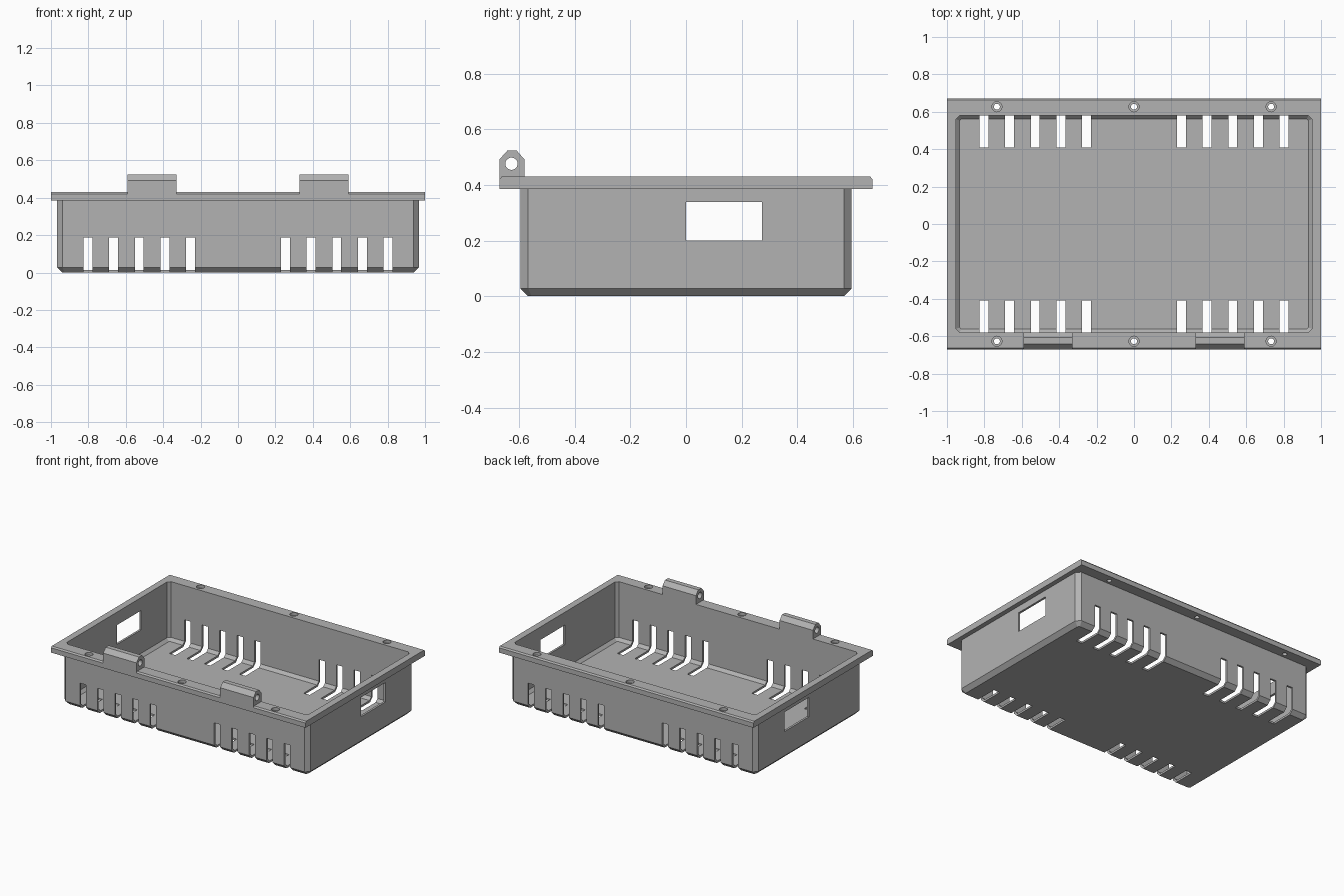
import bpy, bmesh, math
from mathutils import Matrix

if "Cube" in bpy.data.objects:
    bpy.data.objects.remove(bpy.data.objects["Cube"])

grey = bpy.data.materials.new("mid grey")
grey.diffuse_color = (0.45, 0.45, 0.45, 1)
grey.use_nodes = True
grey.node_tree.nodes["Principled BSDF"].inputs["Base Color"].default_value = grey.diffuse_color


def add_object(name, bm):
    bmesh.ops.recalc_face_normals(bm, faces=bm.faces)
    mesh = bpy.data.meshes.new(name)
    bm.to_mesh(mesh)
    bm.free()
    mesh.materials.append(grey)
    obj = bpy.data.objects.new(name, mesh)
    bpy.context.collection.objects.link(obj)
    return obj


def box(bm, x0, x1, y0, y1, z0, z1):
    m = Matrix.Translation(((x0 + x1) / 2, (y0 + y1) / 2, (z0 + z1) / 2))
    bmesh.ops.create_cube(bm, size=1, matrix=m @ Matrix.Diagonal((x1 - x0, y1 - y0, z1 - z0, 1)))


def cylinder(bm, centre, radius, depth, along_x=False):
    m = Matrix.Translation(centre)
    if along_x:
        m = m @ Matrix.Rotation(math.pi / 2, 4, 'Y')
    bmesh.ops.create_cone(bm, cap_ends=True, segments=32, radius1=radius, radius2=radius,
                          depth=depth, matrix=m)


def cut(obj, bm):
    cutter = add_object(obj.name + "_cutter", bm)
    cutter.hide_render = True
    cutter.hide_set(True)
    mod = obj.modifiers.new("cut", 'BOOLEAN')
    mod.operation, mod.solver, mod.object = 'DIFFERENCE', 'EXACT', cutter
    bpy.context.view_layer.objects.active = obj
    obj.select_set(True)
    bpy.ops.object.modifier_apply(modifier=mod.name)
    bpy.data.objects.remove(cutter)
    bpy.ops.object.shade_smooth_by_angle(angle=math.radians(25))
    obj.select_set(False)


def ring(bm, hx, hy, z, c):
    # rectangle with corners chamfered by c
    pts = [(hx, hy - c), (hx - c, hy), (c - hx, hy), (-hx, hy - c),
           (-hx, c - hy), (c - hx, -hy), (hx - c, -hy), (hx, c - hy)]
    return [bm.verts.new((x, y, z)) for x, y in pts]


# Tray shell: outside, flange and inside as one run of rings (half x, half y, z, corner)
sections = [(0.939, 0.567, 0, 0.012), (0.967, 0.595, 0.028, 0.028), (0.967, 0.595, 0.386, 0.028),
            (1, 0.67, 0.386, 0), (1, 0.67, 0.42, 0), (1, 0.662, 0.43, 0),
            (0.952, 0.581, 0.43, 0.02), (0.952, 0.581, 0.034, 0.02), (0.932, 0.561, 0.014, 0.008)]
bm = bmesh.new()
rings = [ring(bm, *s) for s in sections]
for a, b in zip(rings, rings[1:]):
    for i in range(8):
        j = (i + 1) % 8
        bm.faces.new((a[i], a[j], b[j], b[i]))
bm.faces.new(rings[0])
bm.faces.new(rings[-1])
bmesh.ops.remove_doubles(bm, verts=bm.verts, dist=1e-5)
tray = add_object("tray", bm)

# Vent slots, side windows and counterbored screw holes
bm = bmesh.new()
for side in (-1, 1):
    y0, y1 = sorted((side * 0.41, side * 0.64))
    for sx in (-1, 1):
        for i in range(5):
            x = sx * (0.253 + 0.1375 * i)
            box(bm, x - 0.024, x + 0.024, y0, y1, -0.1, 0.187)
    for x in (-0.733, 0, 0.733):
        cylinder(bm, (x, side * 0.627, 0.4), 0.016, 0.2)
box(bm, -1.2, 1.2, 0, 0.273, 0.2, 0.338)
cut(tray, bm)
bm = bmesh.new()
for side in (-1, 1):
    for x in (-0.733, 0, 0.733):
        cylinder(bm, (x, side * 0.627, 0.46), 0.027, 0.1)
cut(tray, bm)

# Hinge knuckles on the front flange
profile = [(-0.67, 0.415), (-0.67, 0.492), (-0.642, 0.523), (-0.608, 0.523),
           (-0.581, 0.492), (-0.581, 0.415)]
for name, cx in (("left_hinge", -0.46), ("right_hinge", 0.46)):
    bm = bmesh.new()
    face = bm.faces.new([bm.verts.new((cx - 0.131, y, z)) for y, z in profile])
    out = bmesh.ops.extrude_face_region(bm, geom=[face])
    verts = [v for v in out["geom"] if isinstance(v, bmesh.types.BMVert)]
    bmesh.ops.translate(bm, verts=verts, vec=(0.262, 0, 0))
    hinge = add_object(name, bm)
    bm = bmesh.new()
    cylinder(bm, (cx, -0.627, 0.476), 0.022, 0.4, along_x=True)
    cut(hinge, bm)
